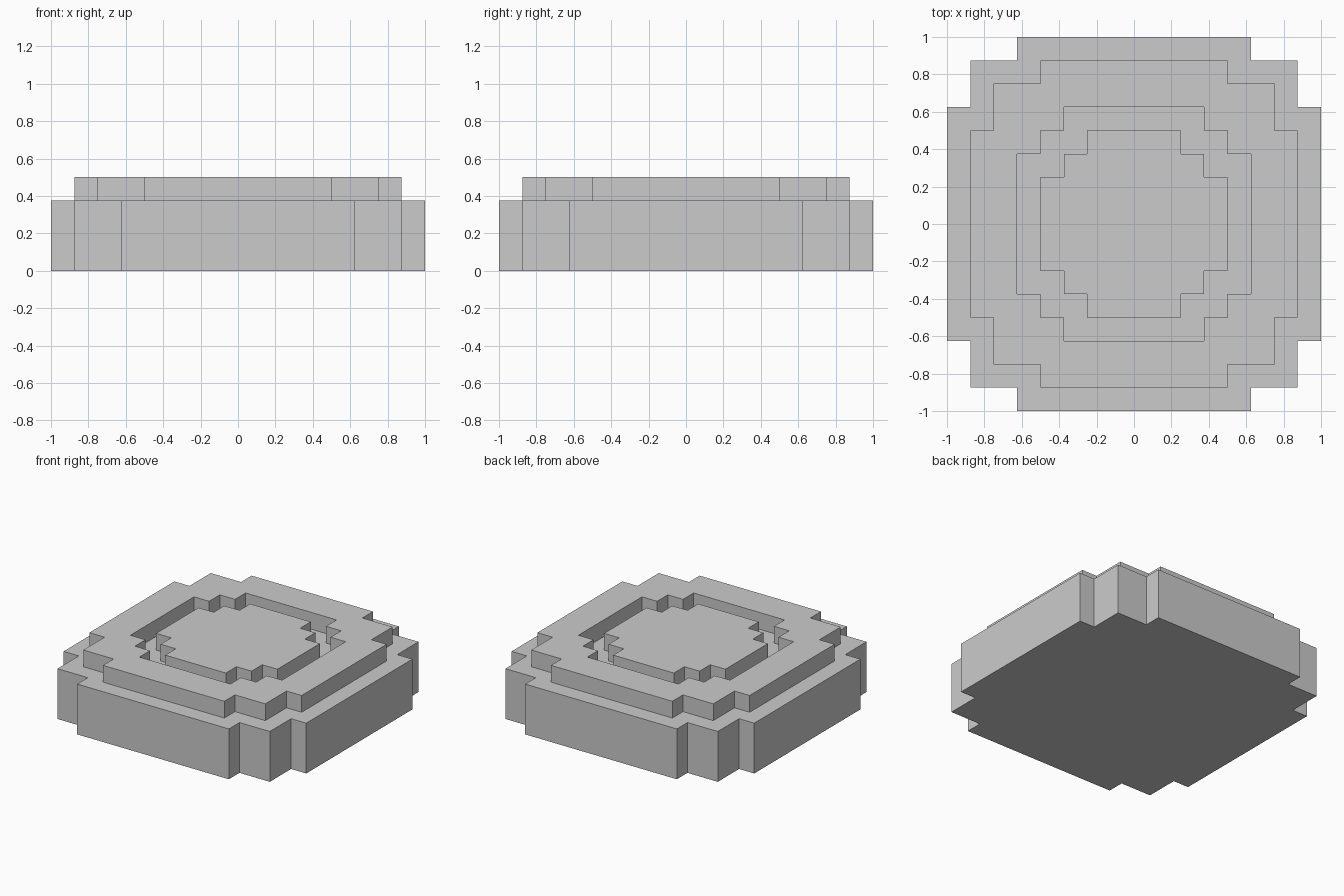
import bpy
import bmesh

if "Cube" in bpy.data.objects:
    bpy.data.objects.remove(bpy.data.objects["Cube"])

U = 0.125  # block size


def outline(a, b, c, d):
    """Stepped round outline, in blocks: a = half flat, b/c = corner steps, d = half width."""
    quarter = [(d, a), (c, a), (c, c), (a, c), (a, d)]
    pts = []
    for _ in range(4):
        pts += quarter
        quarter = [(-y, x) for x, y in quarter]
    return [(x * U, y * U) for x, y in pts]


def solid(name, pts, z0, z1, hole=None):
    """Extrude an outline between two heights, with an optional matching hole."""
    bm = bmesh.new()
    n = len(pts)

    def loop(p, z):
        return [bm.verts.new((x, y, z)) for x, y in p]

    low, high = loop(pts, z0), loop(pts, z1)
    for i in range(n):
        j = (i + 1) % n
        bm.faces.new((low[i], low[j], high[j], high[i]))
    if hole:
        hlow, hhigh = loop(hole, z0), loop(hole, z1)
        for i in range(n):
            j = (i + 1) % n
            bm.faces.new((hlow[j], hlow[i], hhigh[i], hhigh[j]))
            bm.faces.new((high[i], high[j], hhigh[j], hhigh[i]))
            bm.faces.new((low[j], low[i], hlow[i], hlow[j]))
    else:
        bm.faces.new(high)
        bm.faces.new(low[::-1])
    mesh = bpy.data.meshes.new(name)
    bm.to_mesh(mesh)
    bm.free()
    obj = bpy.data.objects.new(name, mesh)
    bpy.context.collection.objects.link(obj)
    return obj


# Wide lower body
solid("base", outline(5, 7, 7, 8), 0, 3 * U)

# Raised rim around the groove
solid("rim", outline(4, 6, 6, 7), 3 * U, 4 * U, outline(3, 4, 4, 5))

# Raised centre inside the groove
solid("centre_plate", outline(2, 3, 3, 4), 3 * U, 4 * U)
